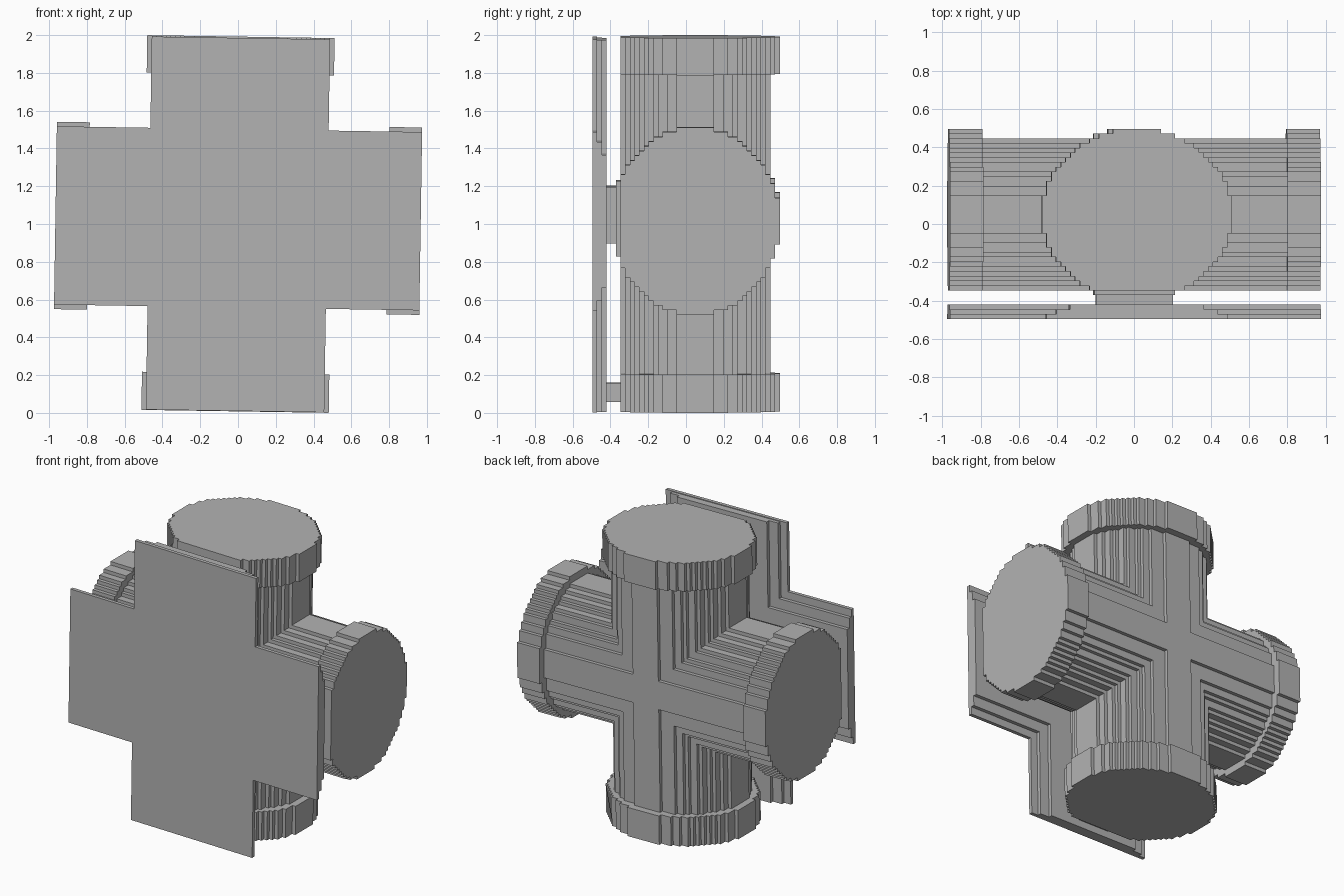
import bpy
import bmesh
import math
from mathutils import Matrix, Vector

cube = bpy.data.objects.get("Cube")
if cube:
    bpy.data.objects.remove(cube, do_unlink=True)

grey = bpy.data.materials.new("plain_grey")
grey.use_nodes = True
colour = (0.45, 0.45, 0.45, 1)
grey.diffuse_color = colour
grey.node_tree.nodes["Principled BSDF"].inputs["Base Color"].default_value = colour

STEP = 0.0248         # size of one stair step
PIPE_Y = 0.05         # depth of the pipe axes
ARM_Z = 1.03          # height of the horizontal pipe
FRONT_CUT = -0.345    # flanges are trimmed flat here, facing the plate

# The whole cross leans slightly about its middle
centre = Vector((0, 0, 1))
LEAN = (Matrix.Translation(centre) @ Matrix.Rotation(math.radians(0.9), 4, 'Y')
        @ Matrix.Translation(-centre))


def prism(name, outline, start, end, place):
    """Extrude a 2D outline; place(u, v, t) maps it into space."""
    bm = bmesh.new()
    rings = [[bm.verts.new(LEAN @ Vector(place(u, v, t))) for u, v in outline]
             for t in (start, end)]
    bm.faces.new(rings[0])
    bm.faces.new(rings[1])
    count = len(outline)
    for i in range(count):
        j = (i + 1) % count
        bm.faces.new((rings[0][i], rings[0][j], rings[1][j], rings[1][i]))
    bmesh.ops.recalc_face_normals(bm, faces=bm.faces)
    mesh = bpy.data.meshes.new(name)
    bm.to_mesh(mesh)
    bm.free()
    mesh.materials.append(grey)
    obj = bpy.data.objects.new(name, mesh)
    bpy.context.collection.objects.link(obj)
    return obj


def stepped_round(wide_steps, deep_steps):
    """Round section made of square stair steps, trimmed at the front."""
    side = []
    for row in range(-deep_steps, deep_steps):
        low = PIPE_Y + row * STEP
        if low < FRONT_CUT - STEP / 2:
            continue
        ratio = (row + 0.5) / deep_steps
        half = round(wide_steps * math.sqrt(1 - ratio * ratio)) * STEP
        if side and abs(side[-1][0] - half) < STEP / 4:
            side[-1] = (half, low + STEP)
        else:
            side += [(half, low), (half, low + STEP)]
    return side + [(-u, v) for u, v in reversed(side)]


def upright(u, v, t):
    return (u, v, t)


def sideways(u, v, t):
    return (t, v, ARM_Z + u)


def facing(u, v, t):
    return (u, t, v)


def box(name, x, y0, y1, z0, z1):
    return prism(name, [(-x, z0), (x, z0), (x, z1), (-x, z1)], y0, y1, facing)


# Crossing pipes
pipe = stepped_round(18, 16)
prism("vertical_pipe", pipe, 0.1, 1.9, upright)
prism("horizontal_pipe", pipe, -0.9, 0.9, sideways)

# Flanges on the four pipe ends
flange = stepped_round(20, 18)
prism("bottom_flange", flange, 0.008, 0.21, upright)
prism("top_flange", flange, 1.795, 1.992, upright)
prism("right_flange", flange, -0.967, -0.793, sideways)
prism("left_flange", flange, 0.793, 0.967, sideways)


# Front plate: three cross-shaped layers, narrower towards the back
def cross(half, top):
    low, high = ARM_Z - half, ARM_Z + half
    right = [(half, 0.01), (half, low), (0.967, low),
             (0.967, high), (half, high), (half, top)]
    return right + [(-u, v) for u, v in reversed(right)]


layers = (("front_plate", 0.472, 1.985, -0.495, -0.47),
          ("middle_plate", 0.42, 1.98, -0.47, -0.445),
          ("back_plate", 0.35, 1.98, -0.445, -0.42))
for name, half, top, y0, y1 in layers:
    prism(name, cross(half, top), y0, y1, facing)

# Spacers joining the plate to the pipes
box("centre_pad", 0.21, -0.37, -0.34, 0.83, 1.23)
box("centre_spacer", 0.2, -0.42, -0.37, 0.9, 1.2)
box("lower_spacer", 0.12, -0.42, -0.34, 0.06, 0.16)
